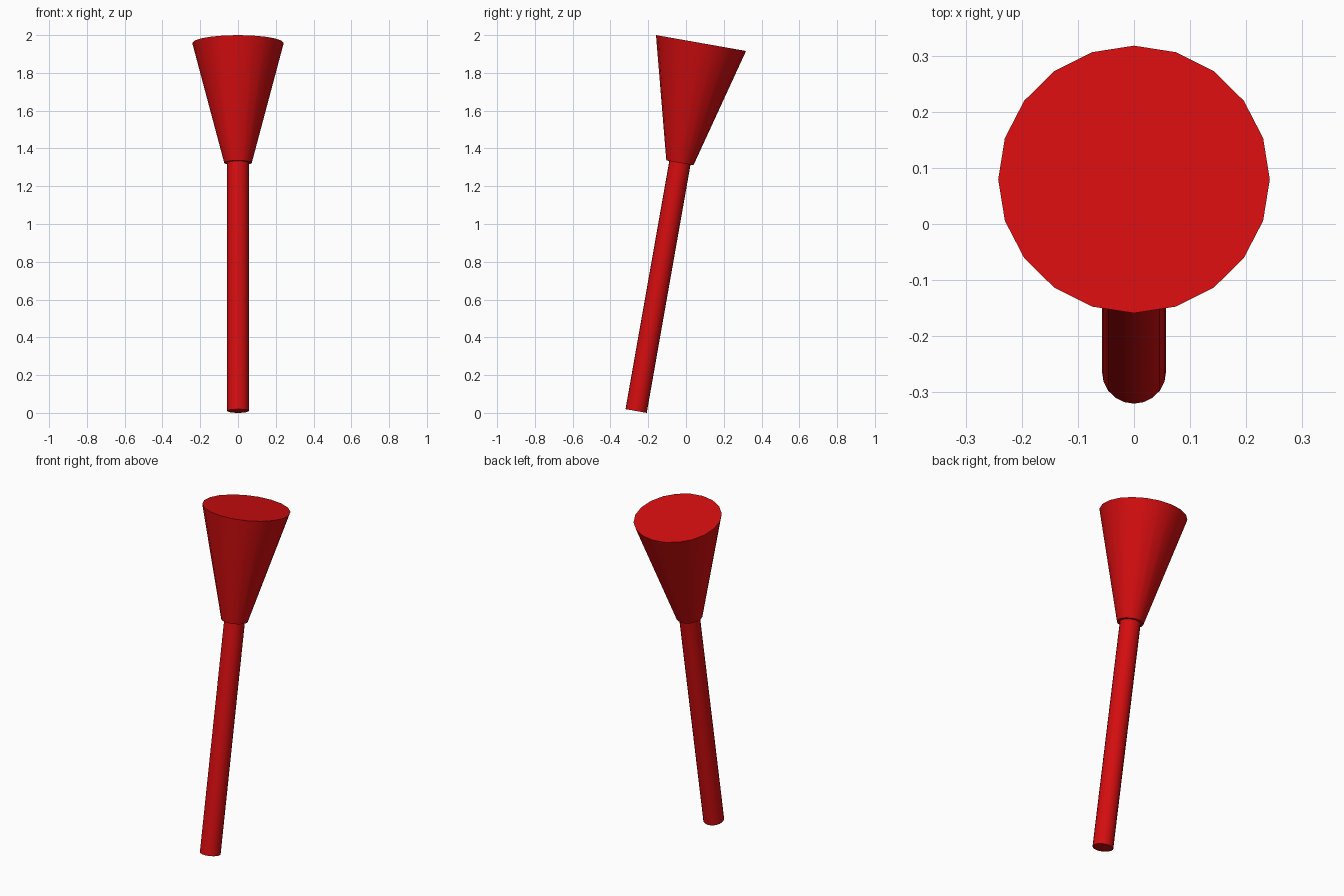
import bpy
from math import radians
from mathutils import Matrix

if "Cube" in bpy.data.objects:
    bpy.data.objects.remove(bpy.data.objects["Cube"])

TILT = radians(-10)
BASE = (0, -0.264, 0.01)   # centre of the handle's lower end
SIDES = 20

red = bpy.data.materials.new("red")
red.diffuse_color = (0.66, 0.004, 0.005, 1)
red.use_nodes = True
red.node_tree.nodes["Principled BSDF"].inputs["Base Color"].default_value = red.diffuse_color


def tapered(name, start, end, r_start, r_end):
    """Closed cone section lying between two distances along the tilted axis."""
    bpy.ops.mesh.primitive_cone_add(vertices=SIDES, radius1=r_start, radius2=r_end,
                                    depth=end - start)
    ob = bpy.context.object
    ob.name = name
    ob.data.transform(Matrix.Translation(BASE) @ Matrix.Rotation(TILT, 4, 'X')
                      @ Matrix.Translation((0, 0, (start + end) / 2)))
    ob.data.materials.append(red)
    bpy.ops.object.shade_smooth_by_angle(angle=radians(30))
    return ob


# Slim straight handle, seated slightly inside the head
tapered("handle", 0, 1.36, 0.057, 0.057)

# Flared head with a flat top
tapered("flared_head", 1.334, 1.978, 0.073, 0.242)
